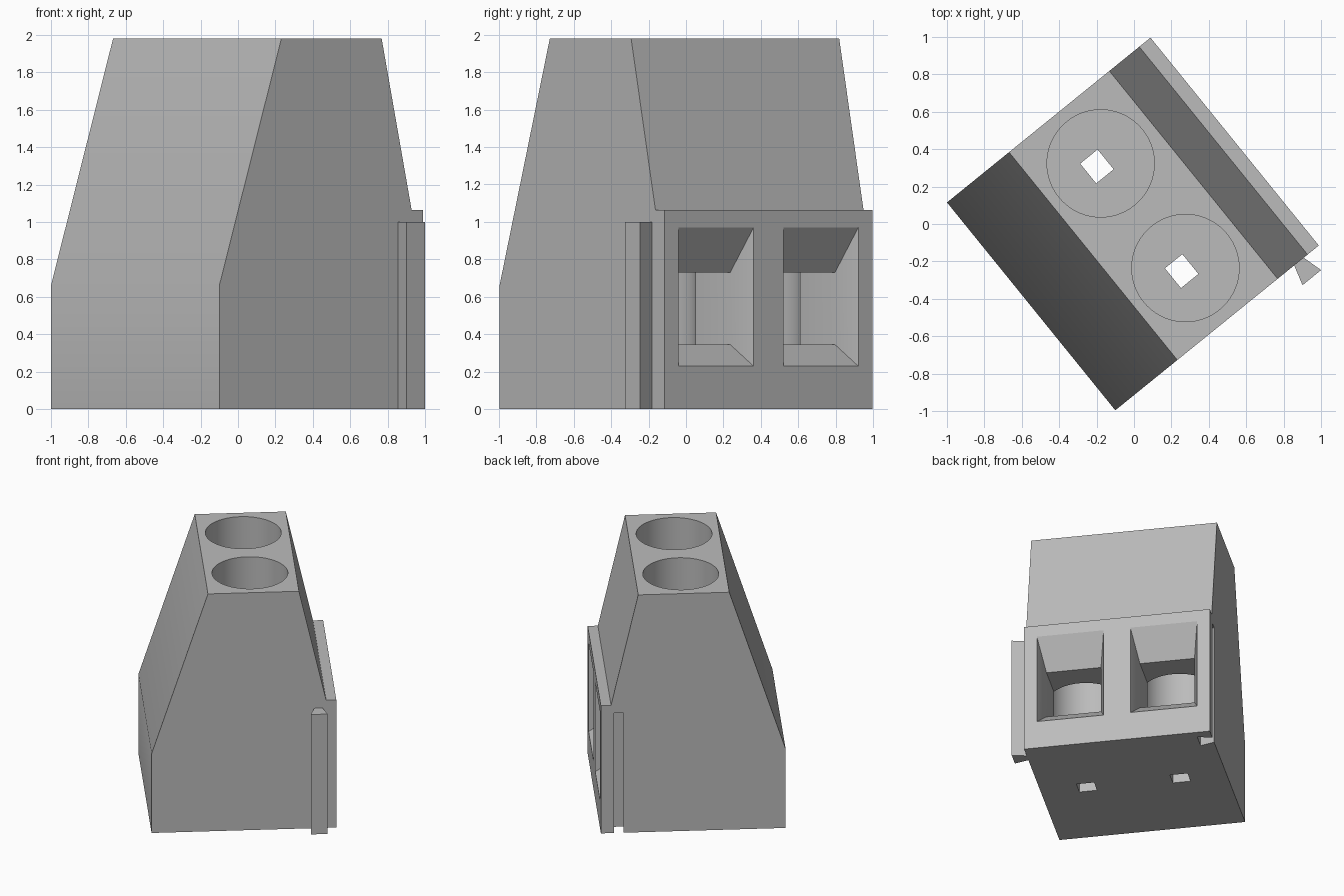
import bpy
import bmesh
from math import cos, sin, pi, radians
from mathutils import Matrix

if "Cube" in bpy.data.objects:
    bpy.data.objects.remove(bpy.data.objects["Cube"], do_unlink=True)

LENGTH, DEPTH, TOP = 1.43, 1.40, 1.98
POLES = (0.355, 1.075)      # positions of the two terminals along the block
SHAFT_D, FLOOR = 0.77, 0.345
# Local frame: x runs through the depth, y along the row of terminals
PLACE = Matrix.Translation((-0.10, -0.996, 0)) @ Matrix.Rotation(radians(39), 4, "Z")

gray = bpy.data.materials.new("plain gray")
gray.use_nodes = True
gray.diffuse_color = (0.5, 0.5, 0.5, 1)
gray.node_tree.nodes["Principled BSDF"].inputs["Base Color"].default_value = gray.diffuse_color


def loft(name, rings):
    """Closed solid through matching rings of points."""
    bm = bmesh.new()
    loops = [[bm.verts.new(p) for p in ring] for ring in rings]
    n = len(loops[0])
    for a, b in zip(loops, loops[1:]):
        for i in range(n):
            j = (i + 1) % n
            bm.faces.new((a[i], a[j], b[j], b[i]))
    bm.faces.new(loops[0])
    bm.faces.new(loops[-1])
    bmesh.ops.recalc_face_normals(bm, faces=bm.faces)
    mesh = bpy.data.meshes.new(name)
    bm.to_mesh(mesh)
    bm.free()
    mesh.materials.append(gray)
    obj = bpy.data.objects.new(name, mesh)
    bpy.context.collection.objects.link(obj)
    obj.matrix_world = PLACE
    return obj


def upright(name, outline, low, high):
    return loft(name, [[(x, y, z) for x, y in outline] for z in (low, high)])


def rectangle(x, y, half_x, half_y):
    return [(x + sx * half_x, y + sy * half_y)
            for sx, sy in ((-1, -1), (1, -1), (1, 1), (-1, 1))]


def cut(target, cutter):
    cutter.hide_render = True
    mod = target.modifiers.new("cut", "BOOLEAN")
    mod.operation, mod.solver, mod.object = "DIFFERENCE", "EXACT", cutter
    bpy.context.view_layer.objects.active = target
    bpy.ops.object.modifier_apply(modifier=mod.name)
    bpy.data.objects.remove(cutter, do_unlink=True)


# Housing: tapered side profile with a ledge above the wire openings
profile = [(0, 0), (DEPTH, 0), (DEPTH, 1.065), (1.323, 1.065),
           (1.117, TOP), (0.427, TOP), (0, 0.66)]
housing = loft("housing", [[(x, y, z) for x, z in profile] for y in (0, LENGTH)])

for pole in POLES:
    # Round screw shaft
    circle = [(SHAFT_D + 0.287 * cos(2 * pi * i / 64), pole + 0.287 * sin(2 * pi * i / 64))
              for i in range(64)]
    cut(housing, upright("shaft_cutter", circle, FLOOR, TOP + 0.1))
    # Wire entry: straight throat, then a flare to the face
    sections = ((SHAFT_D, 0.21, FLOOR, 0.73), (1.26, 0.21, FLOOR, 0.73),
                (DEPTH, 0.257, 0.23, 0.97), (DEPTH + 0.014, 0.262, 0.218, 0.994))
    cut(housing, loft("entry_cutter", [
        [(x, pole - w, lo), (x, pole + w, lo), (x, pole + w, hi), (x, pole - w, hi)]
        for x, w, lo, hi in sections]))
    # Square pin hole through the base
    cut(housing, upright("pin_cutter", rectangle(0.744, pole, 0.06, 0.068), -0.1, FLOOR + 0.1))

# Dovetail groove on one end, matching rail on the other
groove = [(1.232, LENGTH + 0.01), (1.298, LENGTH + 0.01),
          (1.329, LENGTH - 0.11), (1.198, LENGTH - 0.11)]
cut(housing, upright("groove_cutter", groove, -0.1, 1.0))
rail = [(1.232, 0.004), (1.295, 0.004), (1.327, -0.11), (1.199, -0.11)]
upright("dovetail_rail", rail, 0, 1.0)

# Smooth shaft walls, sharp corners elsewhere
bpy.ops.object.select_all(action="DESELECT")
housing.select_set(True)
bpy.context.view_layer.objects.active = housing
bpy.ops.object.shade_smooth_by_angle(angle=radians(20))
